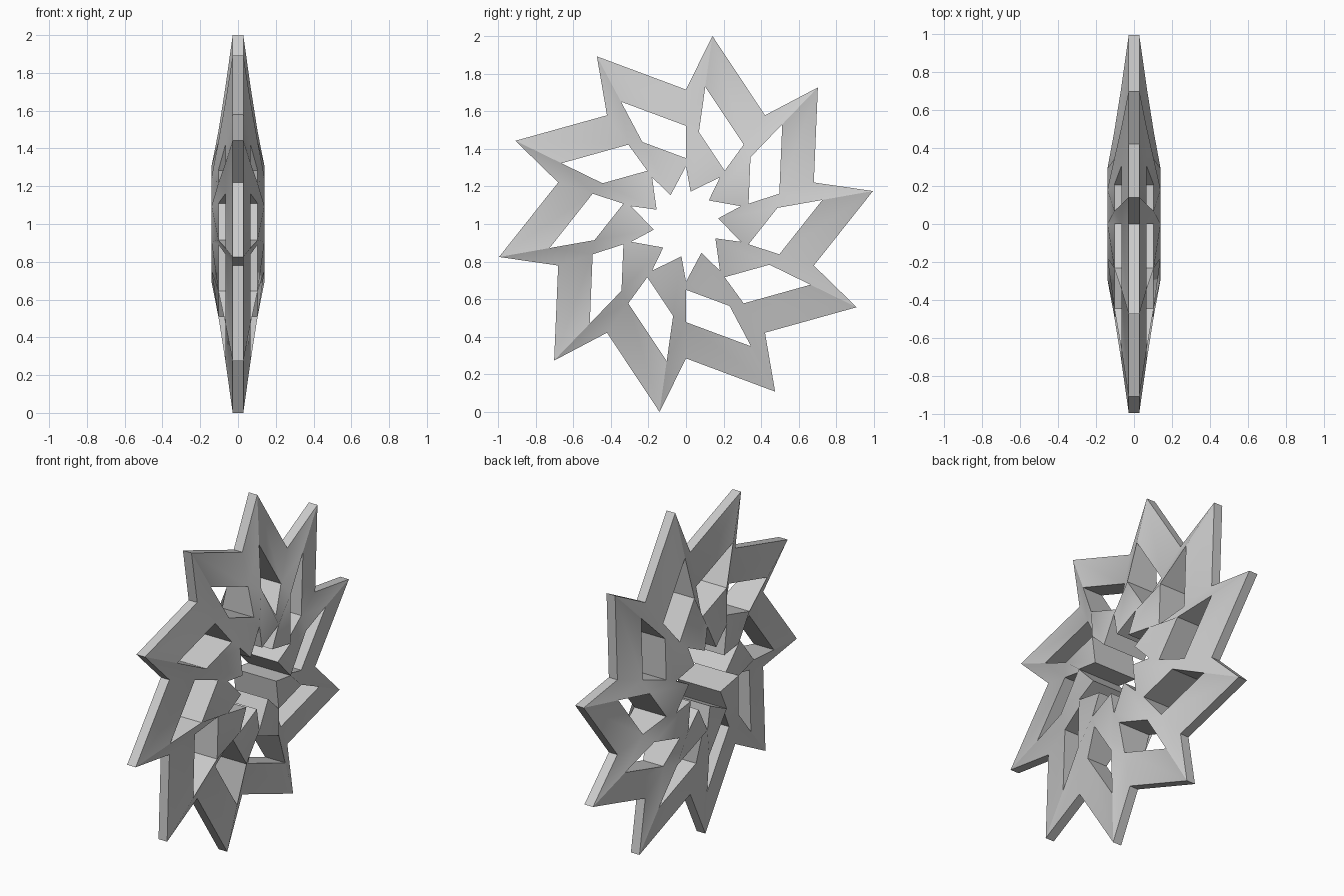
import bpy, bmesh
from math import radians, cos, sin

if "Cube" in bpy.data.objects:
    bpy.data.objects.remove(bpy.data.objects["Cube"])

N = 10
HALF = [0.028, 0.066, 0.104, 0.14]        # half thickness, rim to hub
TIP = [1.01, 0.737, 0.494, 0.174]         # radii along each tip spoke
VALLEY = [0.715, 0.522, 0.35, 0.307]      # radii along each valley spoke

bm = bmesh.new()


def spoke(radii, deg, side):
    a = radians(deg)
    return [bm.verts.new((side * h, r * cos(a), 1 + r * sin(a)))
            for r, h in zip(radii, HALF)]


# Alternating valley and tip spokes on both sides of the star
sides = []
for side in (1, -1):
    lines = []
    for k in range(N):
        lines.append(spoke(VALLEY, 90 - 36 * k, side))
        lines.append(spoke(TIP, 82 - 36 * k, side))
    sides.append(lines)

for i in range(2 * N):
    j = (i + 1) % (2 * N)
    window = i % 2 == 1
    # Faces of the blades, leaving a window in each wide sector
    for lines in sides:
        a, b = lines[i], lines[j]
        for s in range(3):
            if not (window and s == 1):
                bm.faces.new((a[s], b[s], b[s + 1], a[s + 1]))
    (fa, fb), (ba, bb) = [(l[i], l[j]) for l in sides]
    # Outer rim and hub walls, plus the window walls
    for s in ((0, 1, 2, 3) if window else (0, 3)):
        bm.faces.new((fa[s], fb[s], bb[s], ba[s]))
    if window:
        bm.faces.new((fa[1], fa[2], ba[2], ba[1]))
        bm.faces.new((fb[1], fb[2], bb[2], bb[1]))

bmesh.ops.recalc_face_normals(bm, faces=bm.faces[:])
mesh = bpy.data.meshes.new("throwing_star")
bm.to_mesh(mesh)
bm.free()
star = bpy.data.objects.new("throwing_star", mesh)
bpy.context.collection.objects.link(star)
bpy.context.view_layer.objects.active = star
star.select_set(True)
bpy.ops.object.shade_smooth_by_angle(angle=radians(30))
